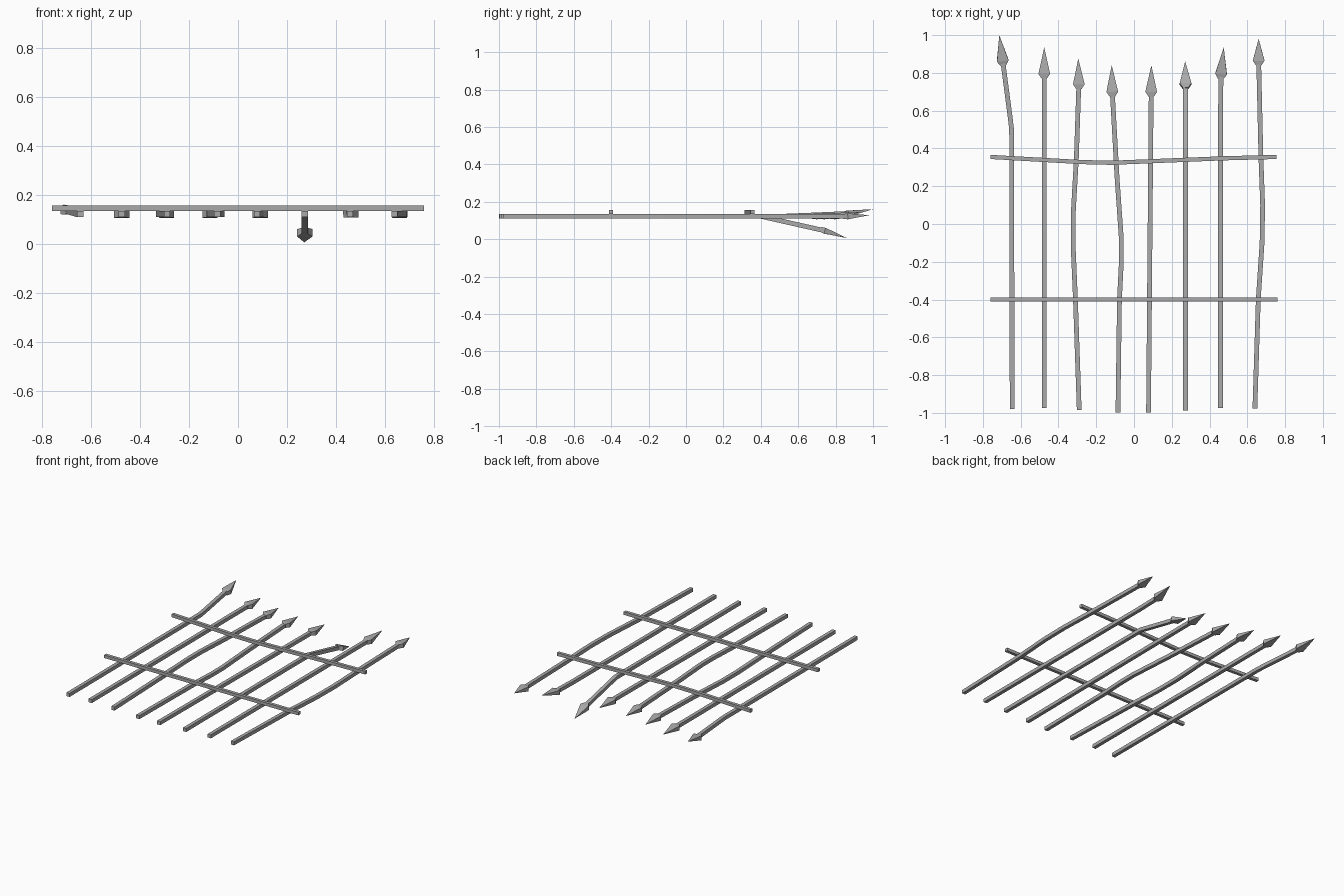
import bpy, bmesh
from mathutils import Vector

cube = bpy.data.objects.get("Cube")
if cube:
    bpy.data.objects.remove(cube, do_unlink=True)

iron = bpy.data.materials.new("grey_iron")
iron.use_nodes = True
colour = (0.4, 0.4, 0.4, 1)
iron.diffuse_color = colour
iron.node_tree.nodes["Principled BSDF"].inputs["Base Color"].default_value = colour


def sweep(name, path, sizes):
    """Sweep a rectangle (half width, half height per point) along a path."""
    pts = [Vector(p) for p in path]
    bm = bmesh.new()
    rings = []
    for i, (p, (w, h)) in enumerate(zip(pts, sizes)):
        along = (pts[min(i + 1, len(pts) - 1)] - pts[max(i - 1, 0)]).normalized()
        side = along.cross(Vector((0, 0, 1))).normalized()
        up = side.cross(along)
        rings.append([bm.verts.new(p + side * w * a + up * h * b)
                      for a, b in ((-1, -1), (1, -1), (1, 1), (-1, 1))])
    for r, s in zip(rings, rings[1:]):
        for i in range(4):
            j = (i + 1) % 4
            bm.faces.new((r[i], r[j], s[j], s[i]))
    bm.faces.new(rings[0][::-1])
    bm.faces.new(rings[-1])
    bmesh.ops.remove_doubles(bm, verts=bm.verts, dist=0.0002)
    bmesh.ops.recalc_face_normals(bm, faces=bm.faces)
    mesh = bpy.data.meshes.new(name)
    bm.to_mesh(mesh)
    bm.free()
    mesh.materials.append(iron)
    obj = bpy.data.objects.new(name, mesh)
    bpy.context.collection.objects.link(obj)


BAR = (0.0125, 0.0125)
Z = 0.122


def spear(number, path, tip):
    """Upright bar with a flat spear head on its end."""
    path = [Vector((*p, Z)) if len(p) == 2 else Vector(p) for p in path]
    tip = Vector(tip)
    sweep(f"bar_{number}", path, [BAR] * len(path))
    base = path[-1]
    back = base - (tip - base).normalized() * 0.026
    sweep(f"spear_head_{number}", [back, base, tip],
          [(0.014, 0.013), (0.031, 0.016), (0.0001, 0.0001)])


# Bars, from the model's right to its left
spear(1, [(-0.645, -0.98), (-0.648, 0.5), (-0.655, 0.56, 0.124), (-0.695, 0.865, 0.137)],
      (-0.713, 0.999, 0.16))
spear(2, [(-0.475, -0.975), (-0.475, 0.795)], (-0.475, 0.935, Z))
spear(3, [(-0.29, -0.985), (-0.31, -0.4), (-0.322, -0.12), (-0.322, 0.05),
          (-0.305, 0.35), (-0.292, 0.74)], (-0.295, 0.875, Z))
spear(4, [(-0.085, -0.999), (-0.077, -0.4), (-0.067, -0.2), (-0.067, -0.08),
          (-0.09, 0.25), (-0.115, 0.7)], (-0.118, 0.84, Z))
spear(5, [(0.077, -0.997), (0.091, 0.7)], (0.092, 0.84, Z))
spear(6, [(0.273, -0.987), (0.273, 0.4), (0.273, 0.742, 0.045)], (0.271, 0.86, 0.006))
spear(7, [(0.458, -0.975), (0.458, 0.6), (0.461, 0.795, 0.124)], (0.475, 0.935, 0.145))
spear(8, [(0.64, -0.977), (0.658, -0.4), (0.678, -0.1), (0.681, 0.1),
          (0.672, 0.35), (0.66, 0.865)], (0.66, 0.98, 0.128))

# Cross rails lying over the bars
RAIL = (0.011, 0.011)
sweep("lower_rail", [(-0.76, -0.4, 0.145), (0.76, -0.4, 0.145)], [RAIL] * 2)
sweep("upper_rail", [(-0.76, 0.355, 0.146), (-0.28, 0.328, 0.145), (-0.12, 0.324, 0.145),
                     (0.48, 0.348, 0.145), (0.755, 0.355, 0.145)], [RAIL] * 5)
